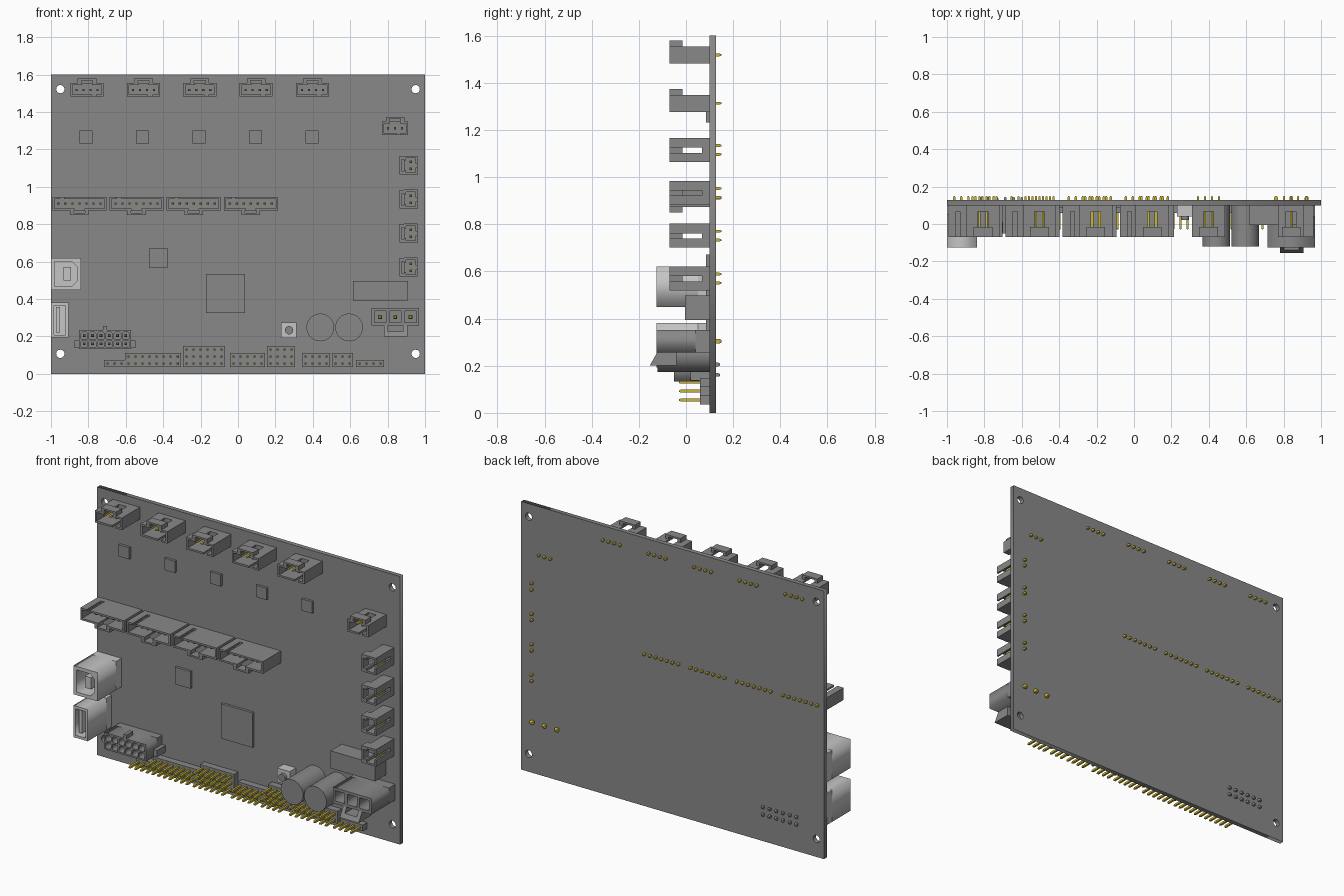
import bpy, bmesh, math
from mathutils import Matrix, Vector

if "Cube" in bpy.data.objects:
    bpy.data.objects.remove(bpy.data.objects["Cube"])


def material(name, rgb):
    m = bpy.data.materials.new(name)
    m.diffuse_color = (*rgb, 1)
    m.use_nodes = True
    m.node_tree.nodes["Principled BSDF"].inputs["Base Color"].default_value = m.diffuse_color
    return m


GREY = material("mid_grey", (0.25, 0.25, 0.25))
LIGHT = material("light_grey", (0.56, 0.56, 0.56))
GOLD = material("gold", (0.60, 0.47, 0.03))
FACE, BACK = 0.10, 0.127      # front and rear planes of the board
PITCH = 0.0375


def finish(name, bm, mat, matrix=None):
    bmesh.ops.recalc_face_normals(bm, faces=bm.faces)
    me = bpy.data.meshes.new(name)
    bm.to_mesh(me)
    bm.free()
    if matrix:
        me.transform(matrix)
    me.materials.append(mat)
    ob = bpy.data.objects.new(name, me)
    bpy.context.collection.objects.link(ob)
    return ob


def box(bm, x0, x1, y0, y1, z0, z1):
    c = Vector(((x0 + x1) / 2, (y0 + y1) / 2, (z0 + z1) / 2))
    s = Matrix.Diagonal((abs(x1 - x0), abs(y1 - y0), abs(z1 - z0), 1))
    bmesh.ops.create_cube(bm, size=1, matrix=Matrix.Translation(c) @ s)


def prism_x(bm, x0, x1, profile):
    # (y, z) profile swept along x
    a = [bm.verts.new((x0, y, z)) for y, z in profile]
    b = [bm.verts.new((x1, y, z)) for y, z in profile]
    bm.faces.new(a)
    bm.faces.new(b[::-1])
    n = len(a)
    for i in range(n):
        bm.faces.new((a[i], a[(i + 1) % n], b[(i + 1) % n], b[i]))


def pin(bm, x, z, y0, y1, w=0.012):
    # square pin with tapered ends
    tip, h, q = 0.008, w / 2, w / 4
    rings = []
    for y, r in ((y0, q), (y0 + tip, h), (y1 - tip, h), (y1, q)):
        rings.append([bm.verts.new((x + r * a, y, z + r * b))
                      for a, b in ((-1, -1), (1, -1), (1, 1), (-1, 1))])
    bm.faces.new(rings[0])
    bm.faces.new(rings[-1][::-1])
    for r, s in zip(rings, rings[1:]):
        for i in range(4):
            j = (i + 1) % 4
            bm.faces.new((r[i], r[j], s[j], s[i]))


def one_box(name, mat, *dims):
    bm = bmesh.new()
    box(bm, *dims)
    return finish(name, bm, mat)


def rect(x0, x1, z0, z1):
    return [(x0, z0), (x1, z0), (x1, z1), (x0, z1)]


def circle(x, z, r, n=24):
    return [(x + r * math.cos(2 * math.pi * i / n), z + r * math.sin(2 * math.pi * i / n))
            for i in range(n)]


def plate(name, outlines, y0, y1, mat):
    # filled outline with holes, extruded between y0 and y1
    cu = bpy.data.curves.new(name + "_outline", 'CURVE')
    cu.dimensions, cu.fill_mode, cu.extrude = '2D', 'BOTH', (y1 - y0) / 2
    for pts in outlines:
        sp = cu.splines.new('POLY')
        sp.points.add(len(pts) - 1)
        for p, (x, z) in zip(sp.points, pts):
            p.co = (x, z, 0, 1)
        sp.use_cyclic_u = True
    tmp = bpy.data.objects.new(name + "_outline", cu)
    me = bpy.data.meshes.new_from_object(tmp)
    bm = bmesh.new()
    bm.from_mesh(me)
    bpy.data.objects.remove(tmp)
    bmesh.ops.remove_doubles(bm, verts=bm.verts, dist=1e-5)
    return finish(name, bm, mat, Matrix.Translation((0, (y0 + y1) / 2, 0)) @ Matrix.Rotation(math.pi / 2, 4, 'X'))


def cylinder(name, x, z, r, y0, y1, mat):
    bm = bmesh.new()
    m = Matrix.Translation((x, (y0 + y1) / 2, z)) @ Matrix.Rotation(math.pi / 2, 4, 'X')
    bmesh.ops.create_cone(bm, cap_ends=True, segments=48, radius1=r, radius2=r, depth=y1 - y0, matrix=m)
    for f in bm.faces:
        f.smooth = len(f.verts) == 4
    for e in bm.edges:
        e.smooth = all(f.smooth for f in e.link_faces)
    return finish(name, bm, mat)


def latch_connector(name, x, z, n, angle):
    # shrouded socket: latch arch on local +z, key slot on local -z
    L, H, t, f, d = (0.0268 + PITCH * n) / 2, 0.036, 0.011, -0.07, 0.067
    bm = bmesh.new()
    box(bm, -L, L, d, FACE, -H, H)
    for s in (-1, 1):
        box(bm, s * (L - t), s * L, f, d, -H, H)
        box(bm, s * 0.026, s * (L - t), f, d, H - t, H)
        box(bm, s * 0.03, s * 0.05, f, -0.015, H, H + 0.016)
    box(bm, -0.05, 0.05, f, -0.015, H + 0.015, H + 0.025)
    key = L - 0.052
    box(bm, -L + t, key - 0.011, f, d, -H, -H + t)
    box(bm, key + 0.011, L - t, f, d, -H, -H + t)
    m = Matrix.Translation((x, 0, z)) @ Matrix.Rotation(-angle, 4, 'Y')
    finish(name + "_housing", bm, GREY, m)
    bm = bmesh.new()
    for i in range(n):
        pin(bm, (i - (n - 1) / 2) * PITCH, 0, -0.03, 0.15)
    finish(name + "_pins", bm, GOLD, m)


# circuit board with corner mounting holes
holes = [circle(sx * 0.95, z, 0.022) for sx in (-1, 1) for z in (0.107, 1.522)]
plate("circuit_board", [rect(-1, 1, 0, 1.6)] + holes, FACE, BACK, GREY)

# latching connectors: top row, middle row, right column
for i in range(5):
    latch_connector(f"top_connector_{i}", -0.807 + 0.3013 * i, 1.518, 4, 0)
for i in range(4):
    latch_connector(f"middle_connector_{i}", -0.848 + 0.3055 * i, 0.910, 7, math.pi)
latch_connector("corner_connector", 0.84, 1.313, 3, 0)
for i in range(4):
    latch_connector(f"side_connector_{i}", 0.924, 1.115 - 0.1817 * i, 2, math.pi / 2)

# flat chips
chips = [(-0.813 + 0.302 * i, 1.267, 0.035) for i in range(5)] + [(-0.425, 0.62, 0.051), (-0.067, 0.43, 0.104)]
for i, (x, z, h) in enumerate(chips):
    one_box(f"chip_{i}", GREY, x - h, x + h, 0.085, FACE, z - h, z + h)

# pin headers: left edge, columns, rows
for i, (x0, cols, rows) in enumerate([(-0.717, 3, 1), (-0.604, 8, 2), (-0.294, 6, 3), (-0.043, 5, 2),
                                      (0.155, 4, 3), (0.342, 4, 2), (0.503, 3, 2), (0.631, 4, 1)]):
    one_box(f"header_base_{i}", GREY, x0, x0 + cols * PITCH, 0.06, FACE, 0.036, 0.036 + rows * PITCH)
    bm = bmesh.new()
    for c in range(cols):
        for r in range(rows):
            pin(bm, x0 + (c + 0.5) * PITCH, 0.036 + (r + 0.5) * PITCH, -0.03, FACE)
    finish(f"header_pins_{i}", bm, GOLD)

# square data socket: chamfered opening with tongue
opening = [(-0.980, 0.468), (-0.888, 0.468), (-0.860, 0.496), (-0.860, 0.572), (-0.888, 0.600), (-0.980, 0.600)]
plate("square_socket_shell", [rect(-1, -0.84, 0.449, 0.62), opening], -0.125, 0.05, LIGHT)
bm = bmesh.new()
box(bm, -1, -0.84, 0.05, FACE, 0.449, 0.62)
box(bm, -0.932, -0.893, -0.11, 0.05, 0.50, 0.57)
finish("square_socket_core", bm, LIGHT)

# slim data socket: rectangular opening with tongue
plate("slim_socket_shell", [rect(-1, -0.905, 0.193, 0.382), rect(-0.984, -0.921, 0.208, 0.366)], -0.125, 0.05, LIGHT)
bm = bmesh.new()
box(bm, -1, -0.905, 0.05, FACE, 0.193, 0.382)
box(bm, -0.972, -0.952, -0.11, 0.05, 0.222, 0.356)
finish("slim_socket_core", bm, LIGHT)

# two-row power input block
cx, cz, p = -0.711, 0.183, 0.0443
cells = [(cx + (c - 2.5) * p, cz + (r - 0.5) * p) for c in range(6) for r in range(2)]
cavities = []
for x, z in cells:
    h, k = 0.018, 0.008
    cavities.append([(x - h, z - h), (x + h, z - h), (x + h, z + h - k), (x + h - k, z + h),
                     (x - h + k, z + h), (x - h, z + h - k)])
plate("input_block_shroud", [rect(cx - 0.139, cx + 0.139, cz - 0.05, cz + 0.05)] + cavities, -0.05, 0.055, GREY)
bm = bmesh.new()
box(bm, cx - 0.139, cx + 0.139, 0.055, FACE, cz - 0.05, cz + 0.05)
for s in (-1, 1):
    box(bm, cx + s * 0.139, cx + s * 0.162, 0.02, FACE, cz - 0.045, cz - 0.005)
box(bm, cx - 0.01, cx + 0.01, -0.05, 0.01, cz + 0.05, cz + 0.073)
finish("input_block_base", bm, GREY)
bm = bmesh.new()
for x, z in cells:
    pin(bm, x, z, -0.02, 0.145, 0.015)
finish("input_block_pins", bm, GREY)

# three-way power connector with ramped latch
px = [0.841 + 0.0815 * i for i in (-1, 0, 1)]
plate("power_shroud", [rect(0.714, 0.968, 0.257, 0.352)] + [rect(x - 0.031, x + 0.031, 0.274, 0.336) for x in px],
      -0.125, 0.04, GREY)
one_box("power_base", GREY, 0.714, 0.968, 0.04, FACE, 0.257, 0.352)
bm = bmesh.new()
prism_x(bm, 0.78, 0.905, [(-0.154, 0.2), (-0.14, 0.225), (-0.04, 0.225), (-0.04, 0.2)])
for x in (0.78, 0.882):
    prism_x(bm, x, x + 0.023, [(-0.14, 0.225), (-0.122, 0.257), (-0.04, 0.257), (-0.04, 0.225)])
finish("power_latch", bm, GREY)
bm = bmesh.new()
for x in px:
    pin(bm, x, 0.304, -0.06, 0.15, 0.02)
finish("power_pins", bm, GOLD)

# fuse block, capacitors and push button
one_box("fuse_block", GREY, 0.615, 0.909, -0.005, FACE, 0.393, 0.497)
for i, x in enumerate((0.44, 0.594)):
    cylinder(f"capacitor_{i}", x, 0.248, 0.074, -0.12, FACE, GREY)
one_box("button_body", LIGHT, 0.231, 0.314, 0.04, FACE, 0.192, 0.275)
cylinder("button_cap", 0.273, 0.233, 0.022, 0.022, 0.04, GREY)
